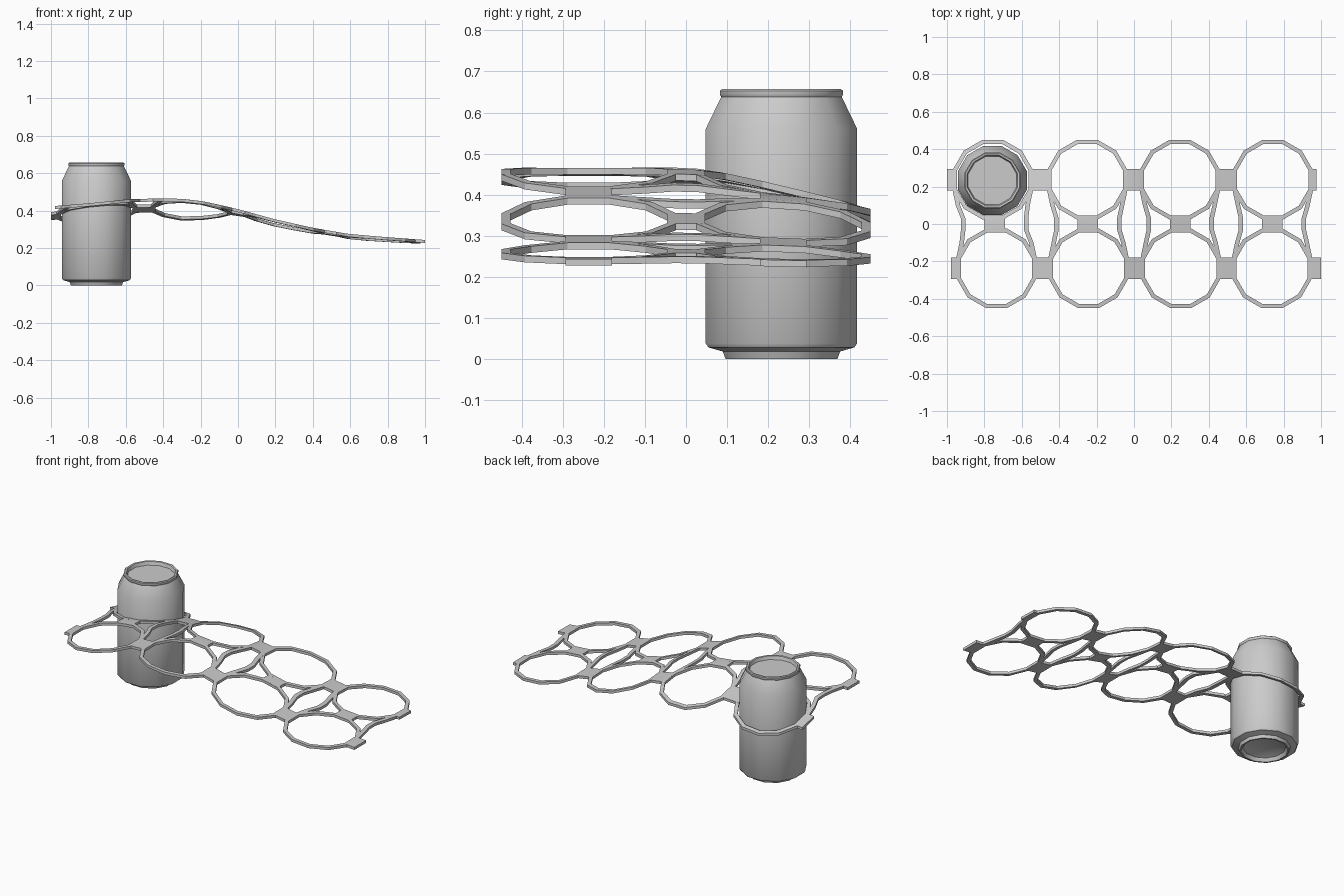
import bpy, bmesh
from math import pi, cos, sin

if "Cube" in bpy.data.objects:
    bpy.data.objects.remove(bpy.data.objects["Cube"])

T = 0.008          # half thickness of the plastic band


def finish(bm, name, angle):
    bmesh.ops.recalc_face_normals(bm, faces=bm.faces)
    me = bpy.data.meshes.new(name)
    bm.to_mesh(me)
    bm.free()
    ob = bpy.data.objects.new(name, me)
    bpy.context.collection.objects.link(ob)
    bpy.ops.object.select_all(action='DESELECT')
    ob.select_set(True)
    bpy.context.view_layer.objects.active = ob
    bpy.ops.object.shade_smooth_by_angle(angle=angle)
    return ob


def lerp(table, x):
    if x <= table[0][0]:
        return table[0][1]
    for (a, p), (b, q) in zip(table, table[1:]):
        if x <= b:
            return p + (q - p) * (x - a) / (b - a)
    return table[-1][1]


# Drape of the sheet: height along x, plus a sag towards the back
HEIGHT = [(-1, .415), (-.75, .435), (-.6, .452), (-.4, .458), (-.25, .453), (-.15, .435),
          (0, .40), (.2, .345), (.4, .30), (.6, .266), (.8, .25), (1, .235)]
SAG = [(-.3, .10), (-.15, .08), (0, .03), (.3, .02), (.8, .01)]


def drape(x, y):
    return lerp(HEIGHT, x) - lerp(SAG, x) * (max(0, y) / .45) ** 1.3


def ribbon(bm, left, right, closed=False):
    """Thin band between two outlines, laid on the draped surface."""
    rows = []
    for (ax, ay), (bx, by) in zip(left, right):
        za, zb = drape(ax, ay), drape(bx, by)
        rows.append([bm.verts.new(p) for p in ((ax, ay, za + T), (bx, by, zb + T),
                                               (bx, by, zb - T), (ax, ay, za - T))])
    pairs = list(zip(rows, rows[1:]))
    if closed:
        pairs.append((rows[-1], rows[0]))
    else:
        bm.faces.new(rows[0])
        bm.faces.new(rows[-1][::-1])
    for p, q in pairs:
        for k in range(4):
            j = (k + 1) % 4
            bm.faces.new((p[k], p[j], q[j], q[k]))


# Can: twelve-sided turned profile with recessed lid and domed base
CX, CY, N = -.757, .2325, 12
profile = [(.08, .035), (.12, .02), (.132, 0), (.141, 0), (.148, .018), (.184, .028), (.191, .038),
           (.191, .56), (.152, .638), (.155, .643), (.155, .653), (.150, .657),
           (.140, .655), (.134, .635)]
bm = bmesh.new()
loops = [[bm.verts.new((CX + r * cos(pi / 12 + i * pi / 6), CY + r * sin(pi / 12 + i * pi / 6), z))
          for i in range(N)] for r, z in profile]
for a, b in zip(loops, loops[1:]):
    for i in range(N):
        j = (i + 1) % N
        bm.faces.new((a[i], a[j], b[j], b[i]))
bm.faces.new(loops[0][::-1])
bm.faces.new(loops[-1])
finish(bm, "drink_can", 0.62)

# Carrier: two rows of four rings
R_OUT, R_IN, ROW = .2195, .197, .237
back = [-.755, -.25, .245, .742]
front = [-.735, -.243, .25, .738]
bm = bmesh.new()
for xs, cy in ((back, ROW), (front, -ROW)):
    for cx in xs:
        ang = [pi / 12 + i * pi / 6 for i in range(12)]
        ribbon(bm, *[[(cx + r * cos(a), cy + r * sin(a)) for a in ang] for r in (R_OUT, R_IN)],
               closed=True)
    # Webs joining neighbouring rings in a row
    for a, b in zip(xs, xs[1:]):
        px = [a + .193, a + .213, b - .213, b - .193]
        ribbon(bm, [(x, cy + .057) for x in px], [(x, cy - .057) for x in px])
    # Cut tabs at both ends
    for p, q in ((-1 if cy > 0 else -.978, xs[0] - .193),
                 (xs[3] + .193, .975 if cy > 0 else 1)):
        ribbon(bm, [(p, cy + .057), (q, cy + .057)], [(p, cy - .057), (q, cy - .057)])

for b, f in zip(back, front):
    m = (b + f) / 2
    # Web between the rows
    ys = [-.042, -.022, .022, .042]
    ribbon(bm, [(m - .055, y) for y in ys], [(m + .055, y) for y in ys])
    # Bowed straps down each side of the column
    for s in (-1, 1):
        mid = [(f + s * .205, -.19), (f + s * .186, -.10), (m + s * .168, -.03),
               (m + s * .168, .03), (b + s * .186, .10), (b + s * .205, .19)]
        ribbon(bm, [(x - .012, y) for x, y in mid], [(x + .012, y) for x, y in mid])
finish(bm, "ring_carrier", 0.5)
